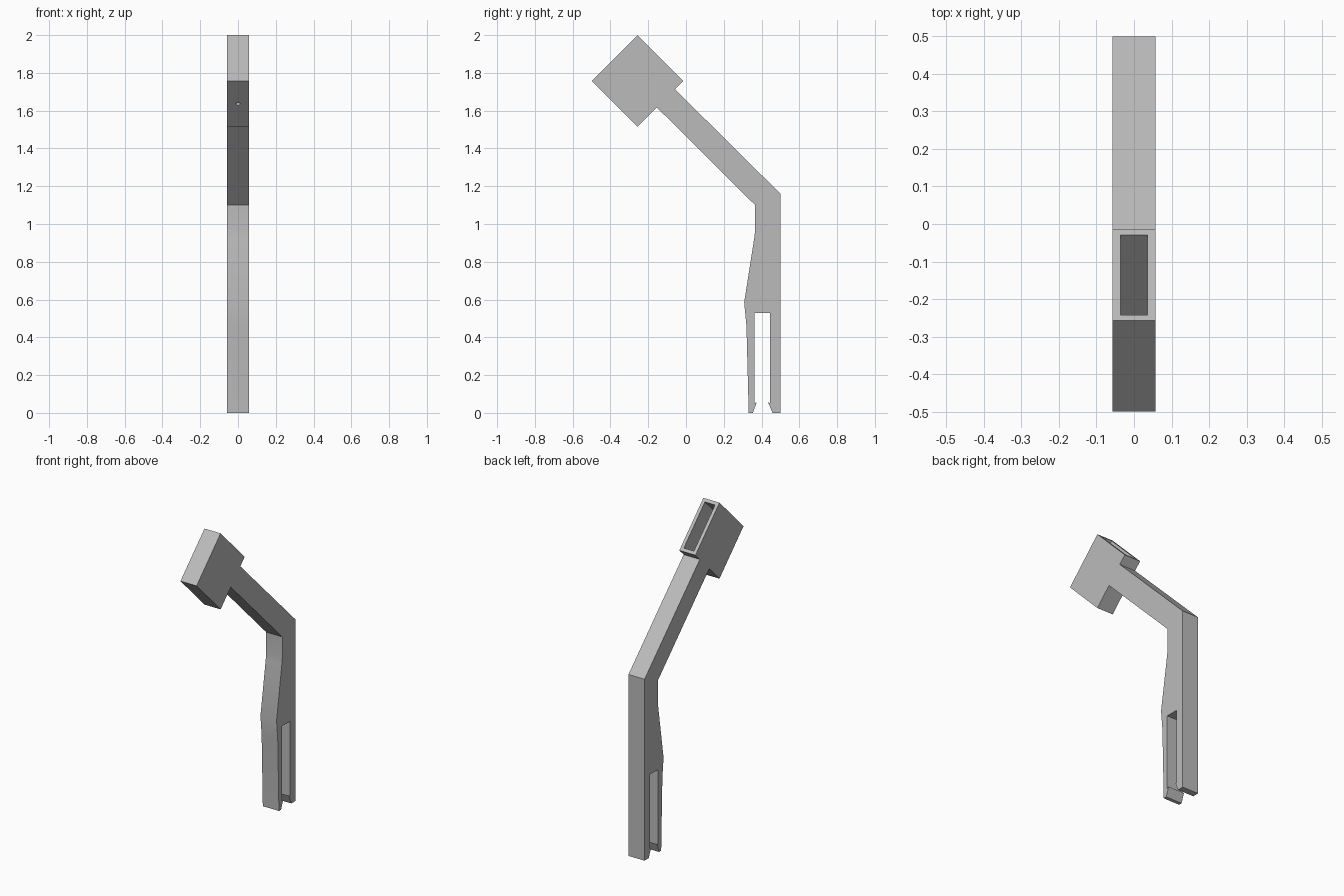
import bpy, bmesh, math
from mathutils import Matrix, Vector

cube = bpy.data.objects.get("Cube")
if cube:
    bpy.data.objects.remove(cube, do_unlink=True)

HALF = 0.057      # half the width of the whole bracket
WALL = 0.021      # wall thickness of the socket head
CENTRE = Vector((0, -0.257, 1.757))
SIDE = 0.243 * math.sqrt(2)
TILT = Matrix.Translation(CENTRE) @ Matrix.Rotation(math.radians(-45), 4, 'X')

grey = bpy.data.materials.new("plain grey")
grey.use_nodes = True
grey.diffuse_color = (0.5, 0.5, 0.5, 1)
grey.node_tree.nodes["Principled BSDF"].inputs["Base Color"].default_value = (0.5, 0.5, 0.5, 1)


def finish(bm, name):
    bmesh.ops.recalc_face_normals(bm, faces=bm.faces)
    mesh = bpy.data.meshes.new(name)
    bm.to_mesh(mesh)
    bm.free()
    mesh.materials.append(grey)
    obj = bpy.data.objects.new(name, mesh)
    bpy.context.collection.objects.link(obj)
    return obj


def cut(target, cutter):
    cutter.hide_render = True
    cutter.hide_set(True)
    cutter.display_type = 'WIRE'
    mod = target.modifiers.new(cutter.name, 'BOOLEAN')
    mod.operation = 'DIFFERENCE'
    mod.solver = 'EXACT'
    mod.object = cutter


# Side outline as (y, z): head diamond, arm, leg and barbed fork
outline = [
    (-0.5, 1.757), (-0.257, 2.0), (-0.014, 1.757), (-0.058, 1.713),
    (0.5, 1.16), (0.5, 0), (0.458, 0), (0.434, 0.058), (0.446, 0.05),
    (0.446, 0.53), (0.362, 0.53), (0.362, 0.05), (0.375, 0.058),
    (0.354, 0), (0.332, 0), (0.32, 0.46), (0.308, 0.585),
    (0.362, 0.93), (0.366, 0.97), (0.366, 1.1), (-0.154, 1.617),
    (-0.257, 1.514),
]
bm = bmesh.new()
face = bm.faces.new([bm.verts.new((-HALF, y, z)) for y, z in outline])
extruded = bmesh.ops.extrude_face_region(bm, geom=[face])
verts = [g for g in extruded["geom"] if isinstance(g, bmesh.types.BMVert)]
bmesh.ops.translate(bm, verts=verts, vec=(2 * HALF, 0, 0))
bracket = finish(bm, "clip_bracket")

# Deep pocket opening on the upper rear face of the head
bm = bmesh.new()
bmesh.ops.create_cube(bm, size=1, matrix=TILT @ Matrix.Translation((0, 0, WALL))
                      @ Matrix.Diagonal((2 * (HALF - WALL), SIDE - 2 * WALL, SIDE, 1)))
cut(bracket, finish(bm, "pocket_cutter"))

# Small wire hole through the pocket floor
bm = bmesh.new()
bmesh.ops.create_cone(bm, cap_ends=True, segments=16, radius1=0.011, radius2=0.011,
                      depth=0.2, matrix=TILT @ Matrix.Translation((0, 0, -SIDE / 2)))
cut(bracket, finish(bm, "wire_hole_cutter"))

# Bake the cuts, then smooth only the gentle bends
bpy.context.view_layer.objects.active = bracket
bracket.select_set(True)
for mod in list(bracket.modifiers):
    bpy.ops.object.modifier_apply(modifier=mod.name)
bpy.ops.object.shade_smooth_by_angle(angle=math.radians(30))
